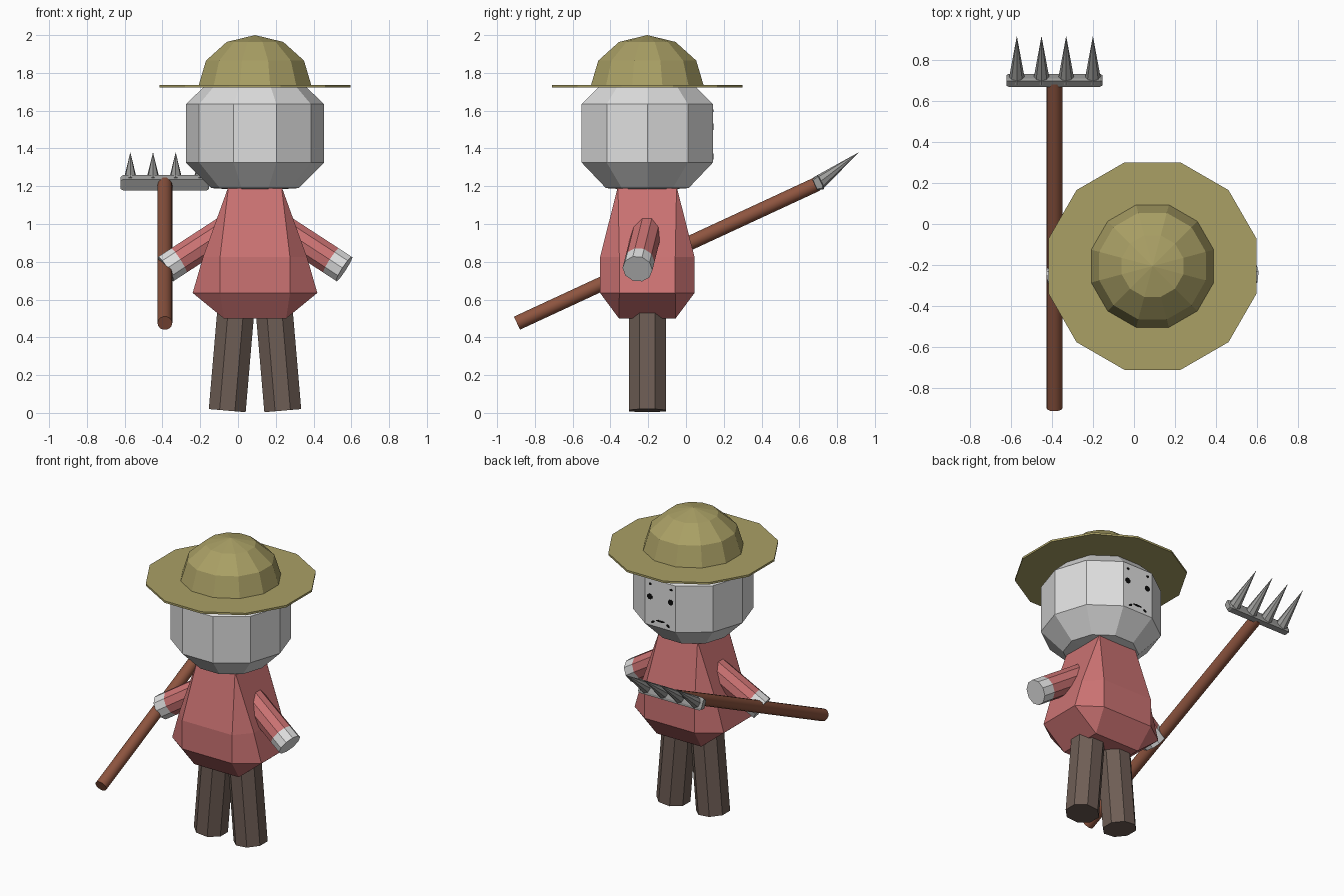
import bpy, bmesh, math
from mathutils import Vector

if "Cube" in bpy.data.objects:
    bpy.data.objects.remove(bpy.data.objects["Cube"])

CX, CY = 0.09, -0.205      # body axis


def mat(name, *rgb):
    m = bpy.data.materials.new(name)
    m.diffuse_color = (*rgb, 1)
    m.use_nodes = True
    m.node_tree.nodes["Principled BSDF"].inputs["Base Color"].default_value = m.diffuse_color
    return m


STRAW = mat("straw", 0.40, 0.35, 0.13)
CLOTH = mat("pale_cloth", 0.73, 0.73, 0.73)
RED = mat("red_shirt", 0.60, 0.17, 0.17)
BROWN = mat("dark_trousers", 0.155, 0.11, 0.09)
WOOD = mat("wood", 0.27, 0.09, 0.05)
METAL = mat("metal", 0.34, 0.34, 0.33)
BLACK = mat("black", 0.003, 0.003, 0.003)


def build(name, rings, material):
    """Skin a list of equal-length vertex rings; a one-point ring makes a tip."""
    bm = bmesh.new()
    vs = [[bm.verts.new(p) for p in r] for r in rings]
    for a, b in zip(vs, vs[1:]):
        n = max(len(a), len(b))
        for i in range(n):
            j = (i + 1) % n
            if len(b) == 1:
                bm.faces.new((a[i], a[j], b[0]))
            elif len(a) == 1:
                bm.faces.new((a[0], b[j], b[i]))
            else:
                bm.faces.new((a[i], a[j], b[j], b[i]))
    for r in (vs[0], vs[-1]):
        if len(r) > 2:
            bm.faces.new(r)
    bmesh.ops.remove_doubles(bm, verts=bm.verts, dist=1e-5)
    bmesh.ops.recalc_face_normals(bm, faces=bm.faces)
    me = bpy.data.meshes.new(name)
    bm.to_mesh(me)
    bm.free()
    me.materials.append(material)
    ob = bpy.data.objects.new(name, me)
    bpy.context.collection.objects.link(ob)
    return ob


def lathe(name, profile, n, turn, material):
    """Faceted solid of revolution around the body axis."""
    rings = []
    for r, z in profile:
        k = n if r > 0 else 1
        rings.append([(CX + r * math.cos(turn + 2 * math.pi * i / n),
                       CY + r * math.sin(turn + 2 * math.pi * i / n), z)
                      for i in range(k)])
    return build(name, rings, material)


def rod(name, p, q, r0, r1, n, material, turn=0.0):
    """Prism or cone from p to q."""
    p, q = Vector(p), Vector(q)
    d = (q - p).normalized()
    u = Vector((0, 1, 0)) if abs(d.y) < 0.5 else Vector((1, 0, 0))
    u = (u - d * u.dot(d)).normalized()
    v = d.cross(u)
    rings = []
    for c, r in ((p, r0), (q, r1)):
        rings.append([c + r * (u * math.cos(turn + 2 * math.pi * i / n)
                               + v * math.sin(turn + 2 * math.pi * i / n))
                      for i in range(n if r > 0 else 1)])
    return build(name, rings, material)


# Head and hat
lathe("head", [(0, 1.175), (0.23, 1.19), (0.365, 1.325), (0.365, 1.635),
               (0.23, 1.765), (0, 1.78)], 10, 0, CLOTH)
flat = math.radians(15)
lathe("hat_brim", [(0.523, 1.722), (0.523, 1.735)], 12, flat, STRAW)
lathe("hat_crown", [(0.31, 1.73)] +
      [(0.31 * math.cos(math.radians(a)), 1.73 + 0.27 * math.sin(math.radians(a)))
       for a in (30, 60)] + [(0, 2.0)], 12, flat, STRAW)


# Torso: square ends, chamfered corners in the middle
def torso_ring(ax, ay, bx, by, z):
    ring = []
    for sx, sy in ((1, 1), (-1, 1), (-1, -1), (1, -1)):
        pair = [(bx, by), (ax, ay)] if sx * sy > 0 else [(ax, ay), (bx, by)]
        ring += [(CX + sx * x, CY + sy * y, z) for x, y in pair]
    return ring


build("torso", [torso_ring(0.165, 0.15, 0.165, 0.15, 0.50),
                torso_ring(0.185, 0.25, 0.33, 0.148, 0.635),
                torso_ring(0.185, 0.25, 0.275, 0.148, 0.825),
                torso_ring(0.14, 0.155, 0.14, 0.155, 1.20)], RED)

# Legs, sleeves and hands on both sides
for s, side in ((-1, "left"), (1, "right")):
    rod(side + "_leg", (CX + s * 0.147, CY, 0.012), (CX + s * 0.10, CY, 0.56),
        0.106, 0.106, 8, BROWN, math.pi / 8)
    shoulder = Vector((CX + s * 0.06, CY + 0.015, 1.03))
    tip = Vector((CX + s * 0.472, CY - 0.052, 0.762))
    wrist = tip + (shoulder - tip).normalized() * 0.082
    rod(side + "_sleeve", shoulder, wrist, 0.08, 0.08, 10, RED)
    rod(side + "_hand", wrist, tip, 0.08, 0.08, 10, CLOTH)

# Fork shaft
FX = -0.387
low, high = Vector((FX, -0.895, 0.475)), Vector((FX, 0.695, 1.212))
shaft = rod("fork_shaft", low, high, 0.039, 0.039, 14, WOOD)
bpy.context.view_layer.objects.active = shaft
shaft.select_set(True)
bpy.ops.object.shade_smooth_by_angle(angle=math.radians(40))

# Fork crossbar: chamfered bar square to the shaft
d = (high - low).normalized()
up = Vector((0, -d.z, d.y))
mid = Vector((FX, 0.697, 1.214))


def bar_ring(x, k):
    shape = ((-0.018, -0.026), (0.018, -0.034), (0.023, -0.022),
             (0.023, 0.022), (0.018, 0.034), (-0.018, 0.026))
    return [mid + Vector((x, 0, 0)) + d * a * k + up * b * 1.2 * k for a, b in shape]


build("fork_crossbar", [bar_ring(-0.234, 0.8), bar_ring(-0.222, 1),
                        bar_ring(0.222, 1), bar_ring(0.234, 0.8)], METAL)

# Fork prongs
for i, x in enumerate((-0.57, -0.45, -0.33, -0.20)):
    rod("fork_prong_%d" % (i + 1), (x, 0.70, 1.216), (x, 0.915, 1.38),
        0.04, 0, 8, METAL)


# Painted face on the flat rear panel of the head
def mark(name, x, z, rx, rz, tilt=0.0, n=8):
    c, s = math.cos(tilt), math.sin(tilt)
    rings = []
    for y in (0.140, 0.1445):
        ring = []
        for i in range(n):
            a = 2 * math.pi * (i + 0.5) / n
            px, pz = rx * math.cos(a), rz * math.sin(a)
            ring.append((x + px * c - pz * s, y, z + px * s + pz * c))
        rings.append(ring)
    build(name, rings, BLACK)


for s, side in ((-1, "left"), (1, "right")):
    x = 0.09 + 0.001 + s * 0.077
    mark(side + "_eye", x, 1.515, 0.02, 0.019)
    mark(side + "_brow", x - 0.003, 1.60, 0.010, 0.008)
    mark(side + "_mouth_corner", 0.09 + s * 0.056, 1.352, 0.014, 0.008, -s * 0.6)
mark("mouth", 0.09, 1.368, 0.034, 0.006)
